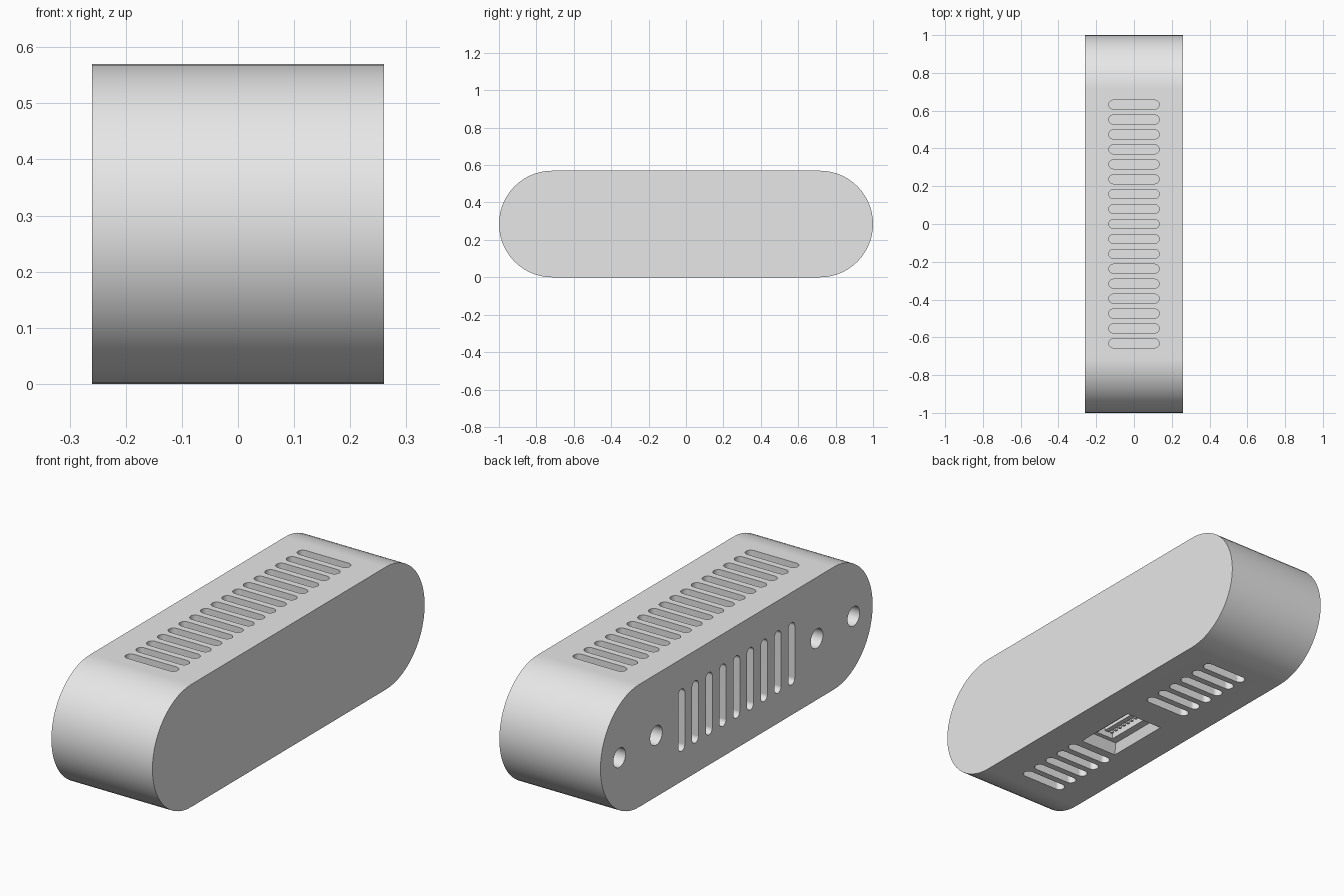
import bpy, bmesh, math
from mathutils import Matrix, Vector

if "Cube" in bpy.data.objects:
    bpy.data.objects.remove(bpy.data.objects["Cube"], do_unlink=True)

WIDTH, HEIGHT, LENGTH = 0.52, 0.57, 2.0
PITCH, SLOT_W, DEPTH = 0.079, 0.048, 0.06
X, Y, Z = Vector((1, 0, 0)), Vector((0, 1, 0)), Vector((0, 0, 1))

grey = bpy.data.materials.new("light_grey_plastic")
grey.use_nodes = True
grey.diffuse_color = (0.8, 0.8, 0.8, 1)
grey.node_tree.nodes["Principled BSDF"].inputs["Base Color"].default_value = (0.8, 0.8, 0.8, 1)


def frame(along, out, origin):
    """Matrix with local x = along and local z = out."""
    m = Matrix((along, out.cross(along), out)).transposed().to_4x4()
    m.translation = Vector(origin)
    return m


def stadium(length, width, steps):
    r, half = width / 2, (length - width) / 2
    pts = []
    for side in (1, -1):
        for i in range(steps + 1):
            a = math.pi * (i / steps - 0.5)
            pts.append((side * (half + r * math.cos(a)), side * r * math.sin(a)))
    return pts


def circle(radius, steps):
    return [(radius * math.cos(math.tau * i / steps), radius * math.sin(math.tau * i / steps))
            for i in range(steps)]


def rectangle(a, b):
    return [(-a / 2, -b / 2), (a / 2, -b / 2), (a / 2, b / 2), (-a / 2, b / 2)]


def prism(bm, pts, matrix, low, high, taper=1.0):
    """Closed prism along local z; taper scales the low end."""
    bottom = [bm.verts.new(matrix @ Vector((x * taper, y * taper, low))) for x, y in pts]
    top = [bm.verts.new(matrix @ Vector((x, y, high))) for x, y in pts]
    caps = [bm.faces.new(bottom[::-1]), bm.faces.new(top)]
    for i in range(len(pts)):
        j = (i + 1) % len(pts)
        bm.faces.new((bottom[i], bottom[j], top[j], top[i]))
    return caps


def make(name, bm):
    bmesh.ops.recalc_face_normals(bm, faces=bm.faces)
    mesh = bpy.data.meshes.new(name)
    bm.to_mesh(mesh)
    bm.free()
    mesh.materials.append(grey)
    obj = bpy.data.objects.new(name, mesh)
    bpy.context.collection.objects.link(obj)
    return obj


def cut(obj, bm):
    """Subtract the cutter shapes, then discard the cutter."""
    cutter = make("cutter", bm)
    cutter.hide_render = True
    mod = obj.modifiers.new("cut", "BOOLEAN")
    mod.operation, mod.solver, mod.object = "DIFFERENCE", "EXACT", cutter
    graph = bpy.context.evaluated_depsgraph_get()
    obj.data = bpy.data.meshes.new_from_object(obj.evaluated_get(graph))
    obj.modifiers.clear()
    bpy.data.objects.remove(cutter, do_unlink=True)


# Rounded body with softened side rims
bm = bmesh.new()
caps = prism(bm, stadium(LENGTH, HEIGHT, 28), frame(Y, X, (0, 0, HEIGHT / 2)), -WIDTH / 2, WIDTH / 2)
rims = list({e for f in caps for e in f.edges})
bmesh.ops.bevel(bm, geom=rims, offset=0.027, segments=5, profile=0.5, affect="EDGES")
body = make("body", bm)

# Vents on the top, and two groups on the underside
bm = bmesh.new()
for i in range(-8, 9):
    prism(bm, stadium(0.267, SLOT_W, 8), frame(X, Z, (0, i * PITCH, HEIGHT)), -DEPTH, 0.02)
    if i <= -4 or i >= 3:
        prism(bm, stadium(0.23, SLOT_W, 8), frame(X, -Z, (0, i * PITCH, 0)), -DEPTH, 0.02)

# Vents and round holes on one broad side
for i in range(-4, 5):
    prism(bm, stadium(0.29, SLOT_W, 8), frame(Z, -X, (-WIDTH / 2, i * 0.101, HEIGHT / 2)), -DEPTH, 0.02)
for y in (-0.86, -0.59, 0.59, 0.86):
    prism(bm, circle(0.045, 24), frame(Y, -X, (-WIDTH / 2, y, HEIGHT / 2)), -0.1, 0.02)
cut(body, bm)

# Sloped connector recess and socket underneath
port = frame(Y, -Z, (0, -0.09, 0))
bm = bmesh.new()
prism(bm, rectangle(0.33, 0.2), port, -0.045, 0.01, 0.82)
cut(body, bm)
bm = bmesh.new()
prism(bm, rectangle(0.23, 0.09), port, -0.12, -0.03)
cut(body, bm)

# Socket tongue with contact pins
bm = bmesh.new()
prism(bm, rectangle(0.2, 0.025), port, -0.122, -0.06)
make("connector_tongue", bm)
bm = bmesh.new()
for i in range(-3, 4):
    pin = port @ Matrix.Translation((i * 0.028, -0.016, 0))
    prism(bm, rectangle(0.012, 0.012), pin, -0.122, -0.05)
make("connector_pins", bm)

# Smooth curved surfaces while keeping cut edges crisp
bpy.ops.object.select_all(action="DESELECT")
body.select_set(True)
bpy.context.view_layer.objects.active = body
bpy.ops.object.shade_smooth_by_angle(angle=math.radians(30))
weighted = body.modifiers.new("weighted_normals", "WEIGHTED_NORMAL")
weighted.keep_sharp = True
